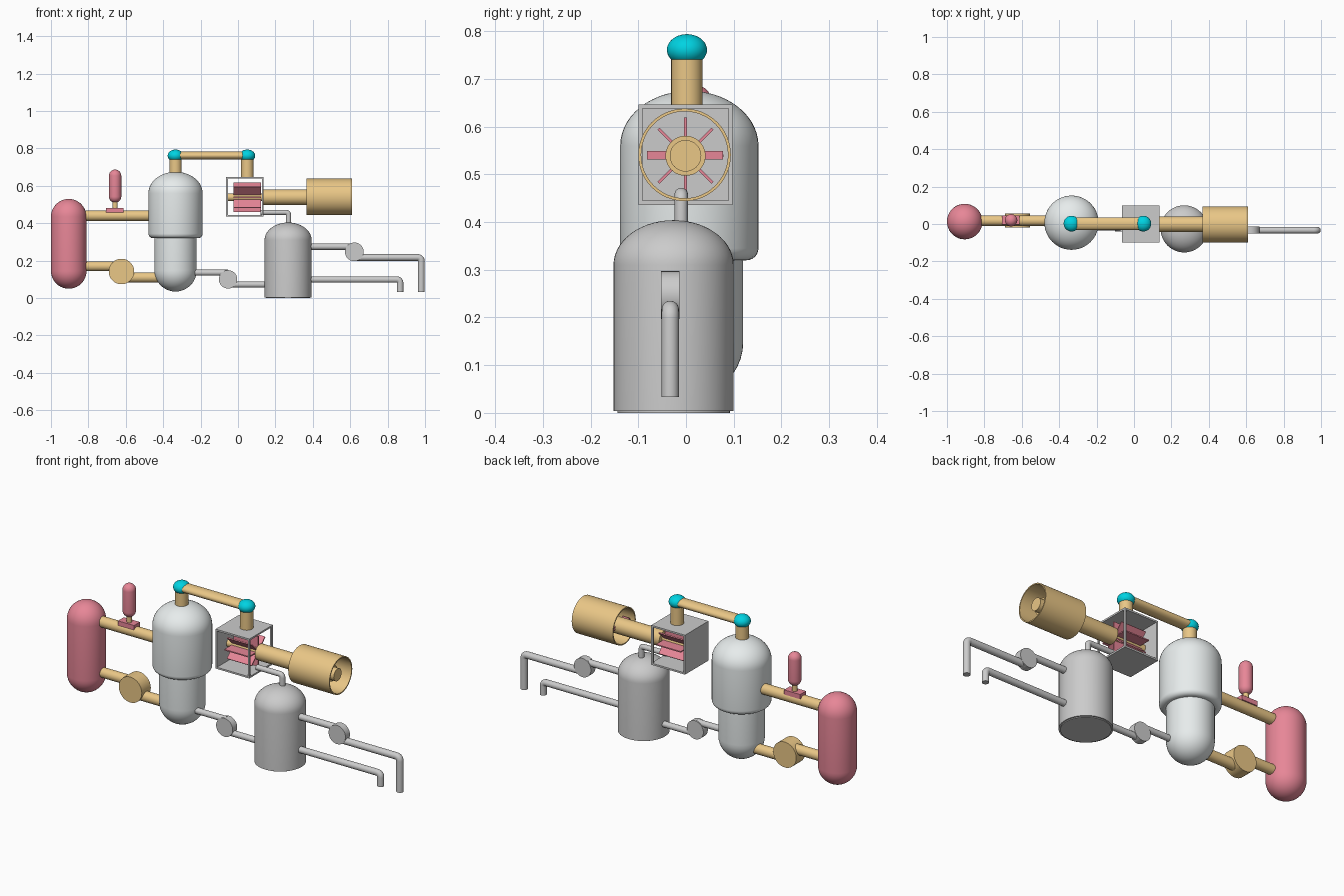
import bpy, bmesh
from math import sin, cos, pi, radians
from mathutils import Vector, Matrix

if "Cube" in bpy.data.objects:
    bpy.data.objects.remove(bpy.data.objects["Cube"])


def material(name, rgb):
    m = bpy.data.materials.new(name)
    m.diffuse_color = (*rgb, 1)
    m.use_nodes = True
    m.node_tree.nodes["Principled BSDF"].inputs["Base Color"].default_value = m.diffuse_color
    return m


RED = material("red", (0.80, 0.24, 0.31))
ORANGE = material("orange", (0.82, 0.57, 0.24))
CYAN = material("cyan", (0.0, 0.65, 0.76))
SILVER = material("silver", (0.80, 0.84, 0.84))


def finish(name, bm, mat=None):
    bmesh.ops.recalc_face_normals(bm, faces=bm.faces)
    me = bpy.data.meshes.new(name)
    bm.to_mesh(me)
    bm.free()
    ob = bpy.data.objects.new(name, me)
    bpy.context.collection.objects.link(ob)
    if mat:
        me.materials.append(mat)
    bpy.ops.object.select_all(action='DESELECT')
    ob.select_set(True)
    bpy.context.view_layer.objects.active = ob
    bpy.ops.object.shade_smooth_by_angle(angle=radians(35))
    return ob


def lathe(name, profile, loc, mat=None, axis='Z', scale=(1, 1, 1)):
    """Spin (radius, height) points round an axis."""
    bm = bmesh.new()
    vs = [bm.verts.new((r, 0, h)) for r, h in profile]
    es = [bm.edges.new(p) for p in zip(vs, vs[1:])]
    bmesh.ops.spin(bm, geom=vs + es, cent=(0, 0, 0), axis=(0, 0, 1),
                   angle=2 * pi, steps=48, use_merge=False)
    bmesh.ops.remove_doubles(bm, verts=bm.verts, dist=1e-5)
    if axis != 'Z':
        rot = Matrix.Rotation(pi / 2, 3, 'Y' if axis == 'X' else 'X')
        bmesh.ops.rotate(bm, verts=bm.verts, matrix=rot)
    bmesh.ops.scale(bm, verts=bm.verts, vec=scale)
    bmesh.ops.translate(bm, verts=bm.verts, vec=loc)
    return finish(name, bm, mat)


def arc(r, h, z, a0, a1, n=10, r0=0):
    """Elliptic arc of profile points centred at (r0, z)."""
    out = []
    for i in range(n + 1):
        a = radians(a0 + (a1 - a0) * i / n)
        x = r0 + r * cos(a)
        out.append((0 if abs(x) < 1e-6 else x, z + h * sin(a)))
    return out


def cyl(name, r, a, b, loc, mat=None, axis='Z', scale=(1, 1, 1)):
    return lathe(name, [(0, a), (r, a), (r, b), (0, b)], loc, mat, axis, scale)


def capsule(name, r, bottom, top, loc, mat):
    prof = arc(r, r, bottom + r, -90, 0) + arc(r, r, top - r, 0, 90)
    return lathe(name, prof, loc, mat)


def add_box(bm, lo, hi):
    lo, hi = Vector(lo), Vector(hi)
    m = Matrix.Translation((lo + hi) / 2) @ Matrix.Diagonal((*(hi - lo), 1))
    return bmesh.ops.create_cube(bm, size=1, matrix=m)['verts']


def boxes(name, items, mat=None):
    bm = bmesh.new()
    for lo, hi in items:
        add_box(bm, lo, hi)
    return finish(name, bm, mat)


def pipe(name, r, y, start, corner, end):
    """Horizontal pipe that turns down with a tight elbow (x, z points)."""
    (x0, z0), (x1, z1), (x2, z2) = start, corner, end
    e = r * 1.05
    path = [(x0, z0)] + [(x1 - e + e * sin(t), z1 - e + e * cos(t))
                         for t in [pi / 2 * i / 8 for i in range(9)]] + [(x2, z2)]
    bm = bmesh.new()
    rings, n = [], 24
    for i, (x, z) in enumerate(path):
        t = pi / 2 * min(max(i - 1, 0), 8) / 8
        rings.append([bm.verts.new((x + r * cos(k * 2 * pi / n) * sin(t),
                                    y + r * sin(k * 2 * pi / n),
                                    z + r * cos(k * 2 * pi / n) * cos(t)))
                      for k in range(n)])
    for a, b in zip(rings, rings[1:]):
        for k in range(n):
            bm.faces.new((a[k], a[k - 1], b[k - 1], b[k]))
    bm.faces.new(rings[0])
    bm.faces.new(rings[-1])
    return finish(name, bm)


# Steam generator and its coolant loop
RX, RY = -0.334, 0.007
lathe("upper_vessel", [(0, 0.32), (0.10, 0.32)] + arc(0.025, 0.025, 0.345, -90, 0, 6, 0.12)
      + arc(0.145, 0.115, 0.56, 0, 90, 14), (RX, RY, 0), SILVER)
lathe("lower_vessel", arc(0.113, 0.113, 0.148, -90, 0) + [(0.113, 0.33), (0, 0.33)],
      (RX, RY, 0), SILVER)
capsule("hot_tank", 0.095, 0.05, 0.53, (-0.905, 0.013, 0), RED)
cyl("hot_pipe", 0.028, -0.84, -0.45, (0, 0.018, 0.44), ORANGE, 'X')
cyl("return_pipe_left", 0.026, -0.84, -0.62, (0, 0.018, 0.17), ORANGE, 'X')
cyl("return_pipe_right", 0.027, -0.62, -0.40, (0, 0.018, 0.11), ORANGE, 'X')
cyl("coolant_pump", 0.068, -0.038, 0.038, (-0.623, 0.018, 0.142), ORANGE, 'Y')

# Pressure vessel standing on the hot pipe
boxes("pressure_base", [((-0.707, -0.004, 0.457), (-0.612, 0.046, 0.482))], RED)
cyl("pressure_neck", 0.014, 0.47, 0.53, (-0.657, 0.02, 0), ORANGE)
capsule("pressure_vessel", 0.033, 0.51, 0.687, (-0.657, 0.02, 0), RED)

# Steam line over to the turbine
for side, x, bottom in (("left", RX, 0.65), ("right", 0.05, 0.64)):
    cyl("steam_riser_" + side, 0.033, bottom, 0.76, (x, 0.002, 0), ORANGE)
    lathe("steam_joint_" + side, arc(0.042, 0.033, 0.761, -90, 90, 20), (x, 0.002, 0), CYAN)
cyl("steam_pipe", 0.034, RX, 0.05, (0, 0.002, 0.762), ORANGE, 'X', (1, 1, 0.64))

# Turbine housing, open at front, back and right
X0, X1, Y0, Y1, Z0, Z1, T = -0.063, 0.137, -0.1, 0.098, 0.436, 0.647, 0.009
boxes("turbine_housing", [
    ((X0, Y0, Z0), (X0 + T, Y1, Z1)),
    ((X0 + T, Y0, Z1 - T), (X1, Y1, Z1)),
    ((X0 + T, Y0, Z0), (X1, Y1, Z0 + T)),
    ((X1 - T, Y0, Z0 + T), (X1, Y0 + T, Z1 - T)),
    ((X1 - T, Y1 - T, Z0 + T), (X1, Y1, Z1 - T))])

# Rotor, blades, shaft and hollow generator
AX = (0, -0.001, 0.539)
cyl("rotor_core", 0.02, -0.06, 0.14, AX, ORANGE, 'X')
bm = bmesh.new()
for i in range(8):
    vs = add_box(bm, (-0.024, -0.003, 0.015), (0.122, 0.003, 0.08))
    bmesh.ops.rotate(bm, verts=vs, matrix=Matrix.Rotation(i * pi / 4, 3, 'X'))
bmesh.ops.translate(bm, verts=bm.verts, vec=AX)
finish("turbine_blades", bm, RED)
cyl("drive_shaft", 0.042, 0.13, 0.56, AX, ORANGE, 'X')
cyl("shaft_end", 0.033, 0.55, 0.59, AX, ORANGE, 'X')
ro, ri = 0.097, 0.091
lathe("generator_shell", [(ro, 0.367), (ro, 0.61), (ri, 0.61), (ri, 0.367), (ro, 0.367)],
      (0, -0.003, 0.541), ORANGE, 'X')
boxes("generator_brushes", [((0.39, -0.082, 0.531), (0.43, -0.03, 0.549)),
                            ((0.39, 0.03, 0.531), (0.43, 0.078, 0.549))], RED)

# Condenser
lathe("condenser", [(0, 0), (0.118, 0), (0.118, 0.004), (0.126, 0.004), (0.126, 0.31)]
      + arc(0.126, 0.094, 0.31, 0, 90, 14), (0.268, -0.026, 0))
pipe("exhaust_pipe", 0.014, -0.01, (0.12, 0.458), (0.27, 0.458), (0.27, 0.37))

# Feed water line with pump
cyl("feed_pipe_left", 0.016, -0.26, -0.053, (0, -0.02, 0.136), None, 'X')
cyl("feed_pipe_right", 0.016, -0.053, 0.18, (0, -0.02, 0.072), None, 'X')
cyl("feed_pump", 0.049, -0.019, 0.019, (-0.053, -0.02, 0.1), None, 'Y')

# Cooling water lines with pump
CY = -0.033
cyl("cooling_inlet", 0.017, 0.36, 0.622, (0, CY, 0.275), None, 'X')
cyl("cooling_pump", 0.05, -0.019, 0.019, (0.622, CY, 0.247), None, 'Y')
pipe("cooling_pipe_upper", 0.018, CY, (0.622, 0.217), (0.98, 0.217), (0.98, 0.033))
pipe("cooling_pipe_lower", 0.017, CY, (0.36, 0.099), (0.867, 0.099), (0.867, 0.033))
